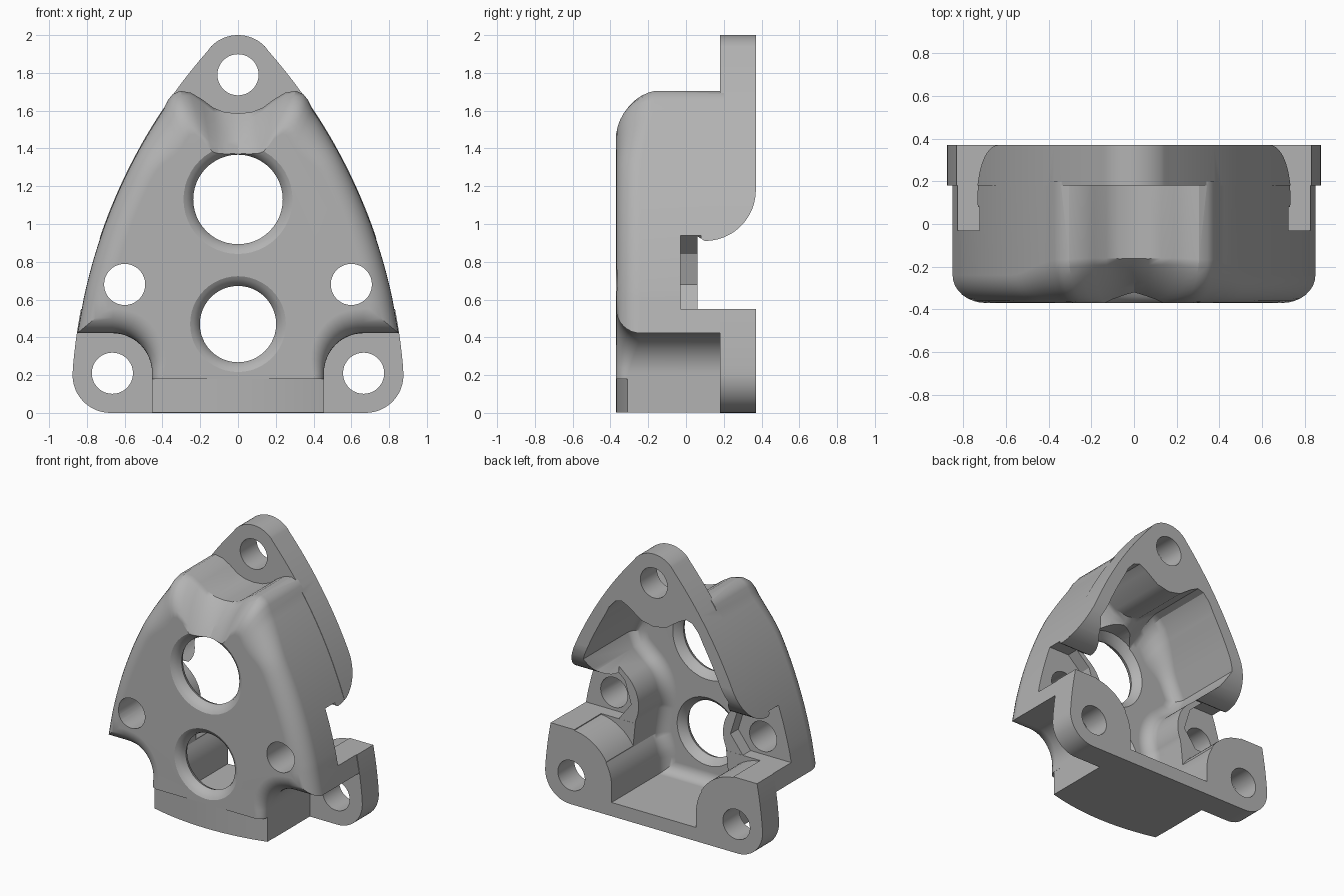
import bpy, bmesh
from math import sin, cos, radians, sqrt, pi
from mathutils import Vector

if "Cube" in bpy.data.objects:
    bpy.data.objects.remove(bpy.data.objects["Cube"])

grey = bpy.data.materials.new("cast_grey")
grey.use_nodes = True
grey.diffuse_color = (0.45, 0.45, 0.45, 1)
grey.node_tree.nodes["Principled BSDF"].inputs["Base Color"].default_value = (0.45, 0.45, 0.45, 1)


def loft(name, rings):
    """Closed solid through rings of equal point count."""
    bm = bmesh.new()
    loops = [[bm.verts.new(p) for p in ring] for ring in rings]
    n = len(loops[0])
    for a, b in zip(loops, loops[1:]):
        for i in range(n):
            j = (i + 1) % n
            bm.faces.new((a[i], a[j], b[j], b[i]))
    bm.faces.new(loops[0])
    bm.faces.new(loops[-1])
    bmesh.ops.recalc_face_normals(bm, faces=bm.faces)
    me = bpy.data.meshes.new(name)
    bm.to_mesh(me)
    bm.free()
    me.materials.append(grey)
    ob = bpy.data.objects.new(name, me)
    bpy.context.collection.objects.link(ob)
    return ob


def prism(name, pts, y0, y1):
    return loft(name, [[(x, y, z) for x, z in pts] for y in (y0, y1)])


def combine(target, other, op):
    mod = target.modifiers.new(op, "BOOLEAN")
    mod.operation, mod.solver, mod.object = op, "EXACT", other
    bpy.context.view_layer.objects.active = target
    bpy.ops.object.modifier_apply(modifier=mod.name)
    bpy.data.objects.remove(other)


def arc(cx, cz, r, a0, a1, n):
    angles = [radians(a0 + (a1 - a0) * i / n) for i in range(n + 1)]
    return [(cx + r * cos(a), cz + r * sin(a)) for a in angles]


def mirrored(half):
    return half + [(-x, z) for x, z in reversed(half) if abs(x) > 1e-4]


def side(z0, z1, n, inset=0.0):
    """Points on the big side arc of the outline."""
    zs = [z0 + (z1 - z0) * i / n for i in range(n + 1)]
    return [(sqrt(2.9 ** 2 - z * z) - 2.016 - inset, z) for z in zs]


def rounded_solid(name, half, back, front, r, foot, top_drop, z0, z1):
    """Extrusion with a rounded front edge: finer at the foot, a wide slope at the top."""
    pts = [Vector(p) for p in mirrored(half)]
    n = len(pts)
    steps = []
    for i, p in enumerate(pts):
        e1, e2 = (p - pts[i - 1]).normalized(), (pts[(i + 1) % n] - p).normalized()
        n1, n2 = Vector((-e1.y, e1.x)), Vector((-e2.y, e2.x))
        radius = r * min(1, foot + max(0, p.y - 0.2) * 2.7)
        miter = (n1 + n2) / (1 + n1.dot(n2)) * radius
        t = max(0, min(1, (p.y - z0) / (z1 - z0)))
        t = t * t * (3 - 2 * t)
        flat = t * max(0, 1 - abs(p.x) / 0.4) if p.y > z0 else 0
        down = Vector((-0.25 * p.x, -top_drop - 0.13 * flat))
        steps.append((miter.lerp(down, t), radius + t * (top_drop + 0.02 * flat - radius), flat))
    rings = [[(p.x, back, p.y) for p in pts]]
    for k in range(9):
        u = k / 8
        shift, rise = 1 - cos(u * pi / 2), 1 - sin(u * pi / 2)
        ring = []
        for p, (v, d, flat) in zip(pts, steps):
            q = p + v * (shift + flat * (u - shift))
            ring.append((q.x, front + d * (rise + flat * (1 - u - rise)), q.y))
        rings.append(ring)
    return loft(name, rings)


# Rear flange, the full outline
outline = [(0, 0)] + arc(0.676, 0.2, 0.2, -90, 0, 12) + side(0.25, 1.92, 30) \
    + arc(0, 1.8, 0.2, 45, 90, 8)
bracket = prism("bracket_housing", mirrored(outline), 0.18, 0.37)

# Front housing, with scooped corners and a wavy top
body_half = [(0, 0.002), (0.455, 0.002)] + arc(0.665, 0.212, 0.21, 180, 90, 12) \
    + side(0.422, 0.422, 1, 0.003)[:1] + side(0.61, 1.61, 22, 0.003) \
    + [(0.372, 1.655), (0.345, 1.688), (0.305, 1.705), (0.25, 1.695),
       (0.19, 1.66), (0.13, 1.615), (0.07, 1.592), (0, 1.585)]
body = rounded_solid("front_housing", body_half, 0.2, -0.37, 0.13, 0.45, 0.2, 1.3, 1.66)

# Bowed foot along the lower front edge
foot_gap = prism("foot_gap", [(-0.6, -0.1), (0.6, -0.1), (0.6, 0.18), (-0.6, 0.18)], -0.5, -0.24)
combine(body, foot_gap, "DIFFERENCE")
rings = []
for i in range(33):
    x = -0.454 + 0.908 * i / 32
    front = -0.37 + 0.29 * x * x
    rings.append([(x, -0.22, 0.003), (x, front, 0.003), (x, front, 0.18), (x, -0.22, 0.18)])
combine(body, loft("foot_pad", rings), "UNION")
combine(bracket, body, "UNION")

# Hollow interior, running round the corner and nut bosses
cavity_half = [(0, 0.1), (0.34, 0.1)] + arc(0.67, 0.21, 0.33, 180, 150, 5) \
    + arc(0.6, 0.68, 0.26, 205, 125, 12) + [(0.54, 0.97), (0.585, 1.07)] + side(1.17, 1.45, 7, 0.1) \
    + [(0.36, 1.52), (0.31, 1.575), (0.26, 1.59), (0.2, 1.56), (0.1, 1.49), (0, 1.47)]
cavity = rounded_solid("cavity", cavity_half, 0.5, -0.25, 0.09, 0.9, 0.16, 1.2, 1.5)
combine(bracket, cavity, "DIFFERENCE")

# Two large front holes with rounded rims
rim = [(-0.45, 0.06), (-0.375, 0.06), (-0.36, 0.035), (-0.34, 0.012), (-0.31, 0),
       (-0.28, 0.012), (-0.245, 0.05), (-0.07, 0.05)]
for z, r in ((1.13, 0.237), (0.47, 0.202)):
    cutter = loft("rim_cutter", [[(x, y, h) for x, h in arc(0, z, r + e, 0, 352.5, 47)] for y, e in rim])
    combine(bracket, cutter, "DIFFERENCE")

# Side windows, corner reliefs, nut pockets and bolt holes
window = [(0.06, 0.55), (0.5, 0.55), (0.5, 1.18)] + arc(0.1, 1.18, 0.27, 0, -90, 12) + [(0.06, 0.935)]
pocket = [(1.2, 0.55), (0.5, 0.55), (0.4, 0.68), (0.45, 0.84), (0.56, 0.94), (1.2, 0.94)]
relief = arc(0.67, 0.21, 0.335, 95, 152, 12) + [(0.33, 0.6), (0.64, 0.6)]
for s in (-1, 1):
    combine(bracket, loft("window", [[(s * x, y, z) for y, z in window] for x in (0.3, 1.2)]), "DIFFERENCE")
    combine(bracket, prism("relief", [(s * x, z) for x, z in relief], 0.061, 0.5), "DIFFERENCE")
    combine(bracket, prism("pocket", [(s * x, z) for x, z in pocket], -0.03, 0.08), "DIFFERENCE")
for x, z in ((0, 1.79), (-0.665, 0.21), (0.665, 0.21), (-0.6, 0.68), (0.6, 0.68)):
    combine(bracket, prism("bolt_hole", arc(x, z, 0.109, 0, 350, 35), -0.5, 0.5), "DIFFERENCE")

# Smooth curved faces, keep hard edges and flat faces even
bpy.ops.object.select_all(action="DESELECT")
bracket.select_set(True)
bpy.context.view_layer.objects.active = bracket
bpy.ops.object.shade_smooth_by_angle(angle=radians(30))
bracket.modifiers.new("even_shading", "WEIGHTED_NORMAL").keep_sharp = True
